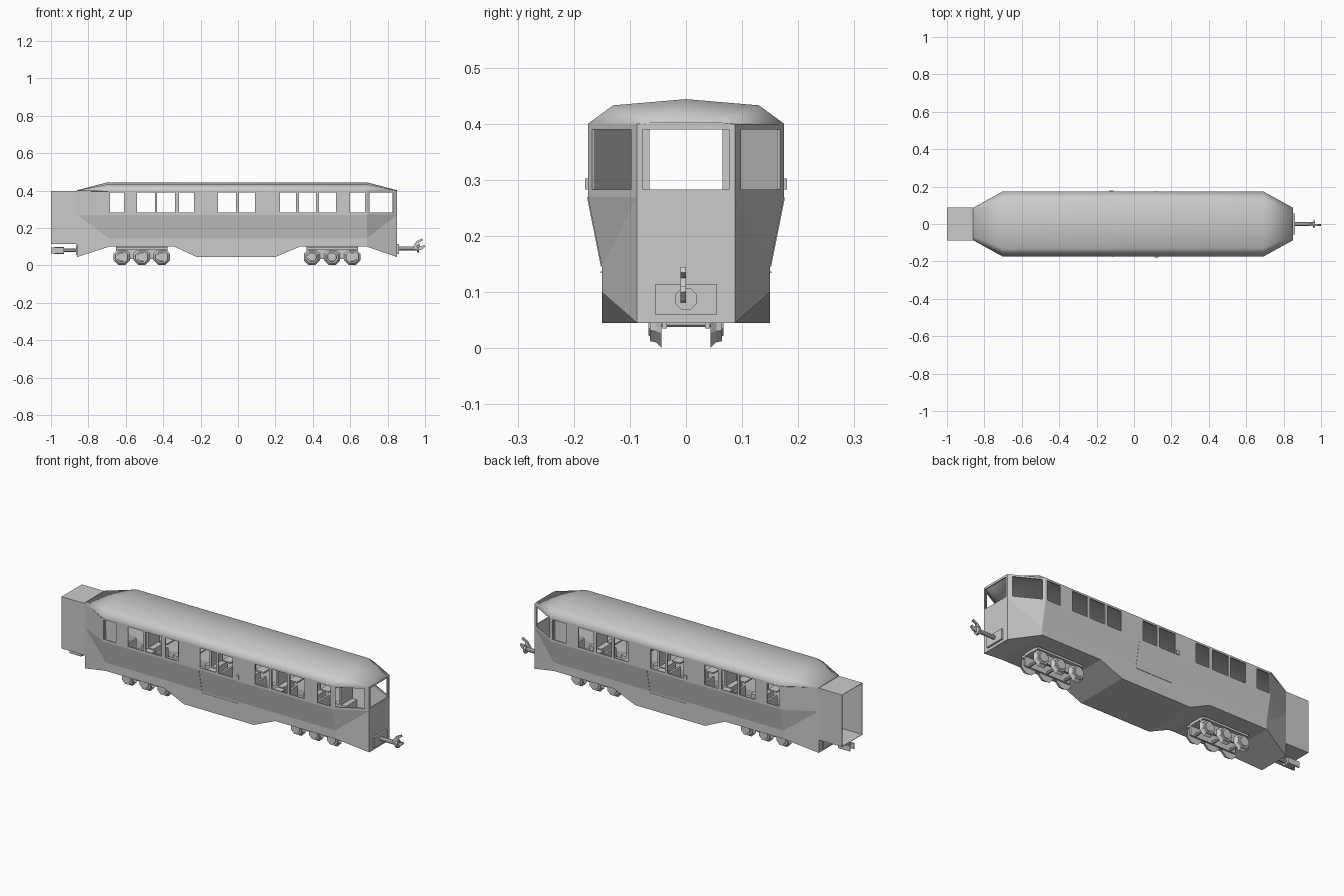
import bpy, bmesh, math
from mathutils import Vector, Matrix

cube = bpy.data.objects.get("Cube")
if cube:
    bpy.data.objects.remove(cube)

grey = bpy.data.materials.new("plain grey")
grey.use_nodes = True
GREY = (0.6, 0.6, 0.6, 1)
grey.diffuse_color = GREY
grey.node_tree.nodes["Principled BSDF"].inputs["Base Color"].default_value = GREY


def finish(bm, name, smooth=None):
    mesh = bpy.data.meshes.new(name)
    bm.to_mesh(mesh)
    bm.free()
    mesh.materials.append(grey)
    ob = bpy.data.objects.new(name, mesh)
    bpy.context.collection.objects.link(ob)
    if smooth:
        bpy.ops.object.select_all(action='DESELECT')
        ob.select_set(True)
        bpy.context.view_layer.objects.active = ob
        bpy.ops.object.shade_smooth_by_angle(angle=math.radians(smooth))
    return ob


def shell(faces, name, smooth=None, thick=0.006):
    """Thin outward-facing skin from a list of point loops."""
    bm = bmesh.new()
    for pts in faces:
        bm.faces.new([bm.verts.new(p) for p in pts])
    bmesh.ops.remove_doubles(bm, verts=bm.verts, dist=1e-5)
    bm.normal_update()
    for f in bm.faces:
        c = f.calc_center_median()
        if f.normal.dot(c - Vector((c.x * 0.8, 0, 0.26))) < 0:
            f.normal_flip()
    ob = finish(bm, name, smooth)
    mod = ob.modifiers.new("thickness", 'SOLIDIFY')
    mod.thickness, mod.offset = thick, -1
    return ob


def add_box(bm, x, y, z):
    """Box from (min, max) pairs."""
    size = [b - a for a, b in (x, y, z)]
    mid = [(a + b) / 2 for a, b in (x, y, z)]
    bmesh.ops.create_cube(bm, size=1, matrix=Matrix.Translation(mid) @ Matrix.Diagonal((*size, 1)))


def boxes(name, specs):
    bm = bmesh.new()
    for s in specs:
        add_box(bm, *s)
    return finish(bm, name)


def add_cyl(bm, r1, r2, depth, mid, rot, n):
    bmesh.ops.create_cone(bm, cap_ends=True, segments=n, radius1=r1, radius2=r2, depth=depth,
                          matrix=Matrix.Translation(mid) @ rot @ Matrix.Rotation(math.pi / n, 4, 'Z'))


def rect(x, y0, y1, z0, z1):
    return [(x, y0, z0), (x, y1, z0), (x, y1, z1), (x, y0, z1)]


END_L, END_R, SHOULDER = -0.86, 0.85, 0.69
NOSE, LOW, WIDE = 0.087, 0.15, 0.175
BELT, SILL, HEAD, EAVE = 0.27, 0.283, 0.39, 0.40

# Lower body: side panels and stepped underside
stations = [(END_L, 0.045), (-SHOULDER, 0.10), (-0.34, 0.10), (-0.22, 0.045),
            (0.20, 0.045), (0.33, 0.10), (SHOULDER, 0.10), (END_R, 0.045)]


def half_section(x, bottom):
    if x in (END_L, END_R):
        return [(x, NOSE, BELT), (x, NOSE, BELT), (x, NOSE, bottom)]
    return [(x, WIDE, BELT), (x, LOW, 0.145), (x, LOW, bottom)]


def flip_y(p):
    return (p[0], -p[1], p[2])


faces = []
for s, t in zip(stations, stations[1:]):
    a, b = half_section(*s), half_section(*t)
    for i in range(2):
        loop = list(dict.fromkeys([a[i], a[i + 1], b[i + 1], b[i]]))
        faces += [loop, [flip_y(p) for p in loop]]
    faces.append([a[2], b[2], flip_y(b[2]), flip_y(a[2])])
faces.append(rect(END_R, -NOSE, NOSE, 0.045, BELT))
faces.append(rect(END_L, -NOSE, NOSE, 0.045, 0.12))
for s in (-1, 1):
    faces.append(rect(END_L, s * 0.065, s * NOSE, 0.12, BELT))
shell(faces, "lower_body")

# Window band with open windows along both sides
windows = [(-0.685, -0.61), (-0.54, -0.445), (-0.433, -0.337), (-0.315, -0.235),
           (-0.107, -0.01), (0.005, 0.09), (0.225, 0.31), (0.325, 0.417),
           (0.433, 0.524), (0.60, 0.68), (0.703, 0.83)]


def wall_y(x):
    end = END_R if x > 0 else END_L
    t = max(0, (abs(x) - SHOULDER) / (abs(end) - SHOULDER))
    return WIDE + (NOSE - WIDE) * t


def band(x0, x1, z0, z1, s):
    return [(x0, s * wall_y(x0), z0), (x1, s * wall_y(x1), z0),
            (x1, s * wall_y(x1), z1), (x0, s * wall_y(x0), z1)]


cuts = sorted({END_L, -SHOULDER, SHOULDER, END_R, *[x for w in windows for x in w]})
faces = []
for x0, x1 in zip(cuts, cuts[1:]):
    for s in (-1, 1):
        faces += [band(x0, x1, BELT, SILL, s), band(x0, x1, HEAD, EAVE, s)]
        if (x0, x1) not in windows:
            faces.append(band(x0, x1, SILL, HEAD, s))
for x, gap in ((END_R, 0.077), (END_L, 0.065)):
    for s in (-1, 1):
        faces += [rect(x, s * gap, s * NOSE, z0, z1) for z0, z1 in ((BELT, SILL), (SILL, HEAD), (HEAD, EAVE))]
    faces.append(rect(x, -gap, gap, HEAD, EAVE))
faces.append(rect(END_R, -0.077, 0.077, BELT, SILL))
shell(faces, "window_band")

# Roof with sloping ends
arch = [(WIDE, EAVE), (0.13, 0.433), (0, 0.444), (-0.13, 0.433), (-WIDE, EAVE)]
rings = []
for x in (END_L, -0.70, 0.69, END_R):
    flat = x in (END_L, END_R)
    rings.append([(x, y * NOSE / WIDE, EAVE + 0.002 * (abs(y) < 0.15)) if flat else (x, y, z) for y, z in arch])
faces = [[a[i], a[i + 1], b[i + 1], b[i]] for a, b in zip(rings, rings[1:]) for i in range(4)]
shell(faces, "roof", smooth=40)

# Open gangway tube at the rear end
tube = [(NOSE, 0.115), (NOSE, 0.397), (-NOSE, 0.397), (-NOSE, 0.115)]
faces = [[(x, *p) for x, p in ((-1, a), (-1, b), (END_L, b), (END_L, a))]
         for a, b in zip(tube, tube[1:] + tube[:1])]
shell(faces, "gangway", thick=0.003)

# Interior floor, benches and tables
boxes("floor", [((-0.69, 0.69), (-0.14, 0.14), (0.108, 0.114))])
benches, tables = [], []
for x in (-0.58, -0.39, -0.2, 0.0, 0.2, 0.39, 0.58):
    for y in ((-0.145, -0.05), (0.05, 0.145)):
        benches += [((x - 0.035, x + 0.035), y, (0.114, 0.18)), ((x - 0.006, x + 0.006), y, (0.18, 0.272))]
        if x < 0.5:
            tables.append(((x + 0.07, x + 0.12), y, (0.225, 0.233)))
boxes("benches", benches)
boxes("tables", tables)

# Door seams and handles, turned half round on the other side
for side, turn in (("front", 0), ("back", math.pi)):
    bm = bmesh.new()
    tilt = math.atan2(WIDE - LOW, BELT - 0.145)
    bmesh.ops.create_cube(bm, size=1, matrix=Matrix.Translation((-0.113, -0.1625, 0.2075))
                          @ Matrix.Rotation(tilt, 4, 'X') @ Matrix.Diagonal((0.003, 0.003, 0.125, 1)))
    add_box(bm, (-0.113, 0.105), (-0.152, -0.149), (0.134, 0.137))
    add_box(bm, (0.11, 0.13), (-0.18, -0.174), (0.283, 0.303))
    bm.transform(Matrix.Rotation(turn, 4, 'Z'))
    finish(bm, side + "_door_trim")

# Three-axle bogies
to_y = Matrix.Rotation(math.radians(-90), 4, 'X')
for name, axles in (("rear", (-0.622, -0.515, -0.408)), ("lead", (0.395, 0.503, 0.611))):
    bm = bmesh.new()
    for x in axles:
        add_cyl(bm, 0.008, 0.008, 0.09, (x, 0, 0.045), to_y, 8)
        for s in (-1, 1):
            out = to_y if s > 0 else to_y.inverted()
            add_cyl(bm, 0.047, 0.037, 0.01, (x, s * 0.049, 0.045), out, 8)
            add_cyl(bm, 0.037, 0.035, 0.01, (x, s * 0.059, 0.045), out, 8)
            add_cyl(bm, 0.026, 0.024, 0.004, (x, s * 0.065, 0.045), out, 8)
    finish(bm, name + "_wheels")
    x0, x1 = axles[0] - 0.03, axles[2] + 0.03
    specs = [((x0, x1), (-0.04, 0.04), (0.085, 0.105))]
    for s in (-1, 1):
        y = tuple(sorted((s * 0.034, s * 0.043)))
        specs.append(((x0, x1), y, (0.035, 0.09)))
        specs.append(((x0, x1), tuple(sorted((s * 0.04, s * 0.062))), (0.083, 0.095)))
    boxes(name + "_bogie_frame", specs)

# Couplers
to_x = Matrix.Rotation(math.radians(90), 4, 'Y')
boxes("lead_buffer_plate", [((0.85, 0.86), (-0.055, 0.055), (0.06, 0.115))])
bm = bmesh.new()
add_cyl(bm, 0.011, 0.011, 0.11, (0.91, 0, 0.09), to_x, 8)
add_cyl(bm, 0.021, 0.021, 0.012, (0.962, 0, 0.088), to_x, 8)
finish(bm, "lead_coupler_shaft")
bm = bmesh.new()
hook = [(0.96, 0.08), (0.985, 0.085), (1.0, 0.1), (0.995, 0.11), (0.975, 0.1),
        (0.968, 0.125), (0.99, 0.135), (0.985, 0.145), (0.955, 0.13), (0.935, 0.1)]
face = bm.faces.new([bm.verts.new((x, -0.01, z)) for x, z in hook])
ext = bmesh.ops.extrude_face_region(bm, geom=[face])
bmesh.ops.translate(bm, vec=(0, 0.01, 0), verts=[v for v in ext["geom"] if isinstance(v, bmesh.types.BMVert)])
bmesh.ops.recalc_face_normals(bm, faces=bm.faces)
finish(bm, "lead_coupler_hook")
boxes("rear_buffer_plate", [((-0.867, END_L), (-0.055, 0.055), (0.055, 0.11))])
bm = bmesh.new()
add_cyl(bm, 0.01, 0.01, 0.09, (-0.91, 0, 0.08), to_x, 8)
add_cyl(bm, 0.02, 0.02, 0.05, (-0.955, 0, 0.08), to_x, 8)
for s in (-1, 1):
    add_box(bm, (-1.0, -0.93), (s * 0.017 - 0.004, s * 0.017 + 0.004), (0.065, 0.095))
finish(bm, "rear_coupler")
